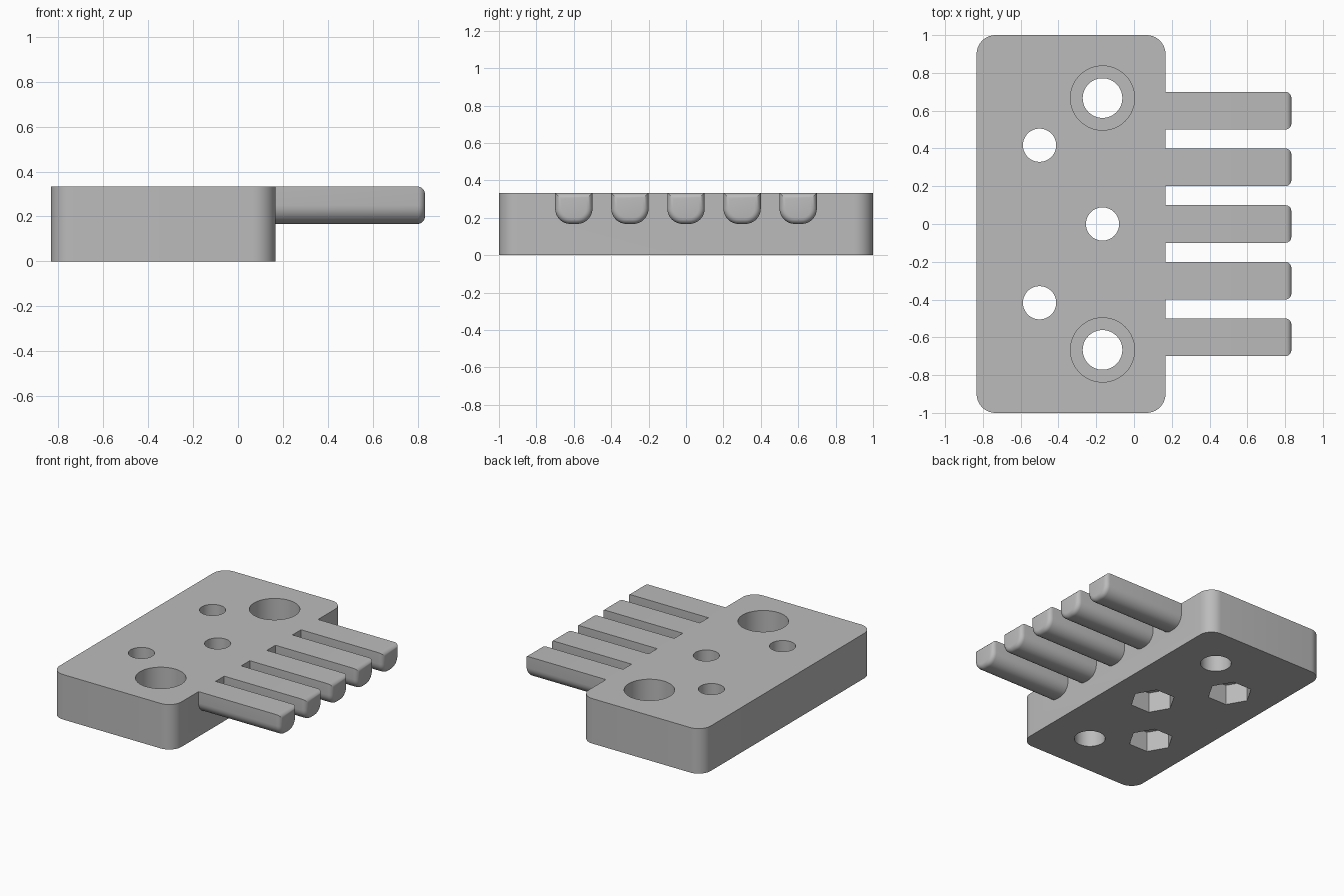
import bpy, bmesh, math

default = bpy.data.objects.get("Cube")
if default:
    bpy.data.objects.remove(default, do_unlink=True)

TOP = 1 / 3
EDGE = 1 / 6          # x of the block side that carries the fingers

grey = bpy.data.materials.new("plain grey")
grey.use_nodes = True
colour = (0.5, 0.5, 0.5, 1)
grey.diffuse_color = colour
grey.node_tree.nodes["Principled BSDF"].inputs["Base Color"].default_value = colour


def arc(cx, cy, r, start, end, steps):
    angles = [math.radians(start + (end - start) * i / steps) for i in range(steps + 1)]
    return [(cx + r * math.cos(a), cy + r * math.sin(a)) for a in angles]


def make_object(name, bm):
    bmesh.ops.recalc_face_normals(bm, faces=bm.faces)
    mesh = bpy.data.meshes.new(name)
    bm.to_mesh(mesh)
    bm.free()
    mesh.materials.append(grey)
    obj = bpy.data.objects.new(name, mesh)
    bpy.context.collection.objects.link(obj)
    return obj


def extrude(points, direction):
    """Solid from a flat outline; returns the bmesh and the far cap."""
    bm = bmesh.new()
    face = bm.faces.new([bm.verts.new(p) for p in points])
    new = bmesh.ops.extrude_face_region(bm, geom=[face], use_keep_orig=True)["geom"]
    bmesh.ops.translate(bm, vec=direction, verts=[v for v in new if isinstance(v, bmesh.types.BMVert)])
    cap = next(f for f in new if isinstance(f, bmesh.types.BMFace))
    return bm, cap


def combine(target, other, operation):
    mod = target.modifiers.new(operation.lower(), 'BOOLEAN')
    mod.operation = operation
    mod.solver = 'EXACT'
    mod.object = other
    bpy.context.view_layer.objects.active = target
    bpy.ops.object.modifier_apply(modifier=mod.name)
    bpy.data.objects.remove(other, do_unlink=True)


def drill(target, x, y, r, z0, z1, sides=48):
    ring = arc(x, y, r, 0, 360, sides)[:-1]
    bm, _ = extrude([(px, py, z0) for px, py in ring], (0, 0, z1 - z0))
    cutter = make_object("hole_cutter", bm)
    cutter.hide_render = True
    combine(target, cutter, 'DIFFERENCE')


# Block with rounded upright corners
R = 0.1
x0, x1 = EDGE - 1, EDGE
outline = (arc(x1 - R, 1 - R, R, 0, 90, 10) + arc(x0 + R, 1 - R, R, 90, 180, 10)
           + arc(x0 + R, R - 1, R, 180, 270, 10) + arc(x1 - R, R - 1, R, 270, 360, 10))
bm, _ = extrude([(x, y, 0) for x, y in outline], (0, 0, TOP))
block = make_object("finger_block", bm)

# Fingers: flat top, rounded underside, softened tip
ROOT, TIP, HALF, ROUND = EDGE - 0.04, 5 / 6, 0.1, 0.083
for i in range(-2, 3):
    low = TOP / 2 + ROUND
    profile = ([(HALF, TOP), (-HALF, TOP)]
               + arc(ROUND - HALF, low, ROUND, 180, 270, 8)
               + arc(HALF - ROUND, low, ROUND, 270, 360, 8))
    bm, cap = extrude([(ROOT, y + 0.3 * i, z) for y, z in profile], (TIP - ROOT, 0, 0))
    bmesh.ops.bevel(bm, geom=list(cap.edges), offset=0.033, segments=5,
                    profile=0.5, affect='EDGES')
    combine(block, make_object("finger", bm), 'UNION')

# Screw holes with counterbores from the top
for side in (-1, 1):
    drill(block, -EDGE, side * 2 / 3, 0.105, -0.1, 0.5)
    drill(block, -EDGE, side * 2 / 3, 0.17, TOP - 0.2, 0.5)

# Bolt holes with hexagonal nut pockets underneath
for x, y in ((-EDGE, 0), (-0.5, 0.417), (-0.5, -0.417)):
    drill(block, x, y, 0.088, -0.1, 0.5)
    drill(block, x, y, 0.154, -0.1, 0.15, sides=6)

bpy.ops.object.select_all(action='DESELECT')
block.select_set(True)
bpy.context.view_layer.objects.active = block
bpy.ops.object.shade_smooth_by_angle(angle=math.radians(30))
